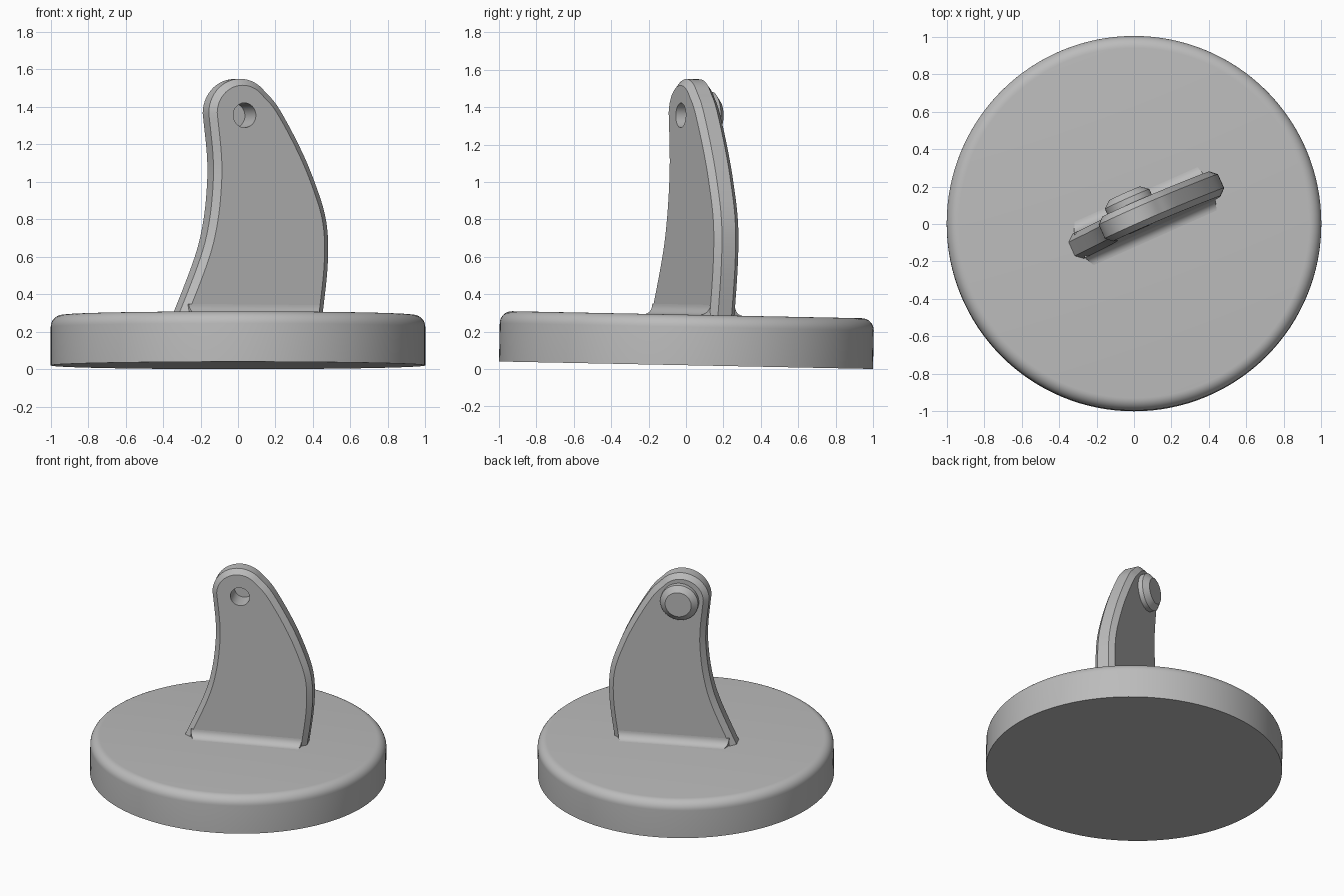
import bpy, bmesh, math
from mathutils import Matrix, Vector

if "Cube" in bpy.data.objects:
    bpy.data.objects.remove(bpy.data.objects["Cube"], do_unlink=True)

grey = bpy.data.materials.new("plain grey")
grey.use_nodes = True
grey.diffuse_color = (0.5, 0.5, 0.5, 1)
grey.node_tree.nodes["Principled BSDF"].inputs["Base Color"].default_value = (0.5, 0.5, 0.5, 1)

# The whole model leans slightly; the fin is also turned about the vertical
LEAN = Matrix.Translation((0, 0, 0.02)) @ Matrix.Rotation(-0.02, 4, "X")
FIN = LEAN @ Matrix.Rotation(math.radians(24), 4, "Z") @ Matrix.Translation((0, 0.008, 0))
TOP = 0.27          # height of the disc
BAND, HALF = 0.04, 0.072   # half widths of the fin's rim and of the whole fin
CHAMFER = 0.035
EYE = Vector((0.01, 0, 1.335))


def loft(name, rings, matrix):
    """Join matching rings of points into a closed solid."""
    bm = bmesh.new()
    rows = [[bm.verts.new(p) for p in ring] for ring in rings]
    n = len(rows[0])
    for a, b in zip(rows, rows[1:]):
        for i in range(n):
            j = (i + 1) % n
            bm.faces.new((a[i], a[j], b[j], b[i]))
    bm.faces.new(rows[0][::-1])
    bm.faces.new(rows[-1])
    bmesh.ops.recalc_face_normals(bm, faces=bm.faces)
    mesh = bpy.data.meshes.new(name)
    bm.to_mesh(mesh)
    bm.free()
    mesh.materials.append(grey)
    obj = bpy.data.objects.new(name, mesh)
    bpy.context.collection.objects.link(obj)
    obj.matrix_world = matrix
    return obj


def smooth(obj):
    bpy.ops.object.select_all(action="DESELECT")
    obj.select_set(True)
    bpy.context.view_layer.objects.active = obj
    bpy.ops.object.shade_smooth_by_angle(angle=math.radians(30))


def turned(name, profile, matrix, sides):
    """Solid of revolution about local z from (radius, height) points."""
    angles = [2 * math.pi * i / sides for i in range(sides)]
    return loft(name, [[(r * math.cos(a), r * math.sin(a), z) for a in angles]
                       for r, z in profile], matrix)


def spline(points, steps=6):
    """Smooth curve through the points."""
    p = [Vector(q) for q in points]
    p = [2 * p[0] - p[1]] + p + [2 * p[-1] - p[-2]]
    out = []
    for a, b, c, d in zip(p, p[1:], p[2:], p[3:]):
        for k in range(steps):
            t = k / steps
            out.append(0.5 * (2 * b + (c - a) * t + (2 * a - 5 * b + 4 * c - d) * t**2
                              + (3 * b - a - 3 * c + d) * t**3))
    return out + [p[-2]]


# Round base with a rolled upper edge
R = 0.065
roll = [math.pi / 2 * i / 8 for i in range(9)]
base = turned("base_disc", [(1, 0)] + [(1 - R + R * math.cos(a), TOP - R + R * math.sin(a))
                                       for a in roll], LEAN, 128)
smooth(base)

# Fin outline: bulging side, rounded head, hollow side
right = spline([(0.45, 0.12), (0.48, 0.28), (0.511, 0.56), (0.5, 0.78), (0.43, 0.99),
                (0.34, 1.18), (0.22, 1.38), (0.137, 1.469)])
head = [Vector((0.185 * math.cos(a), 1.345 + 0.185 * math.sin(a)))
        for a in (math.radians(42 + 138 * i / 20) for i in range(1, 20))]
left = spline([(-0.185, 1.345), (-0.161, 1.13), (-0.159, 0.98), (-0.18, 0.78),
               (-0.231, 0.58), (-0.36, 0.27), (-0.43, 0.12)])
outline = right + head + left


def inset(points, d):
    out = []
    for i, p in enumerate(points):
        t = (points[(i + 1) % len(points)] - points[i - 1]).normalized()
        out.append(p + d * Vector((-t.y, t.x)))
    return out


inner = inset(outline, CHAMFER)
fin = loft("fin", [[(p.x, v, p.y) for p in ring] for ring, v in
                   ((inner, -HALF), (outline, -BAND), (outline, BAND), (inner, HALF))], FIN)

# Round hole, cut through the fin and closed behind by the boss
AXIS = FIN @ Matrix.Translation(EYE) @ Matrix.Rotation(-math.pi / 2, 4, "X")
cutter = turned("hole_cutter", [(0.066, -0.2), (0.066, 0.2)], AXIS, 40)
cutter.hide_render = True
cut = fin.modifiers.new("hole", "BOOLEAN")
cut.object = cutter
cut.solver = "EXACT"
bpy.context.view_layer.update()
bpy.context.view_layer.objects.active = fin
bpy.ops.object.modifier_apply(modifier=cut.name)
bpy.data.objects.remove(cutter, do_unlink=True)
smooth(fin)

# Chamfered boss on the back of the fin
boss = turned("boss", [(0.13, HALF), (0.13, 0.105), (0.09, 0.138)], AXIS, 48)
smooth(boss)

# Hollow fillets where the fin's flat faces meet the disc
F = 0.055
for name, side in (("front_fillet", -1), ("back_fillet", 1)):
    section = [(HALF - 0.01, TOP - 0.02), (HALF - 0.01, TOP + F)]
    section += [(HALF + F - F * math.cos(a), TOP + F - F * math.sin(a)) for a in roll]
    section += [(HALF + F, TOP - 0.02)]
    ends = []
    for u, taper in ((-0.315, 0.5), (0.447, -0.3)):
        ends.append([(u + taper * max(0, v - HALF), side * v, z) for v, z in section])
    smooth(loft(name, ends, FIN))
